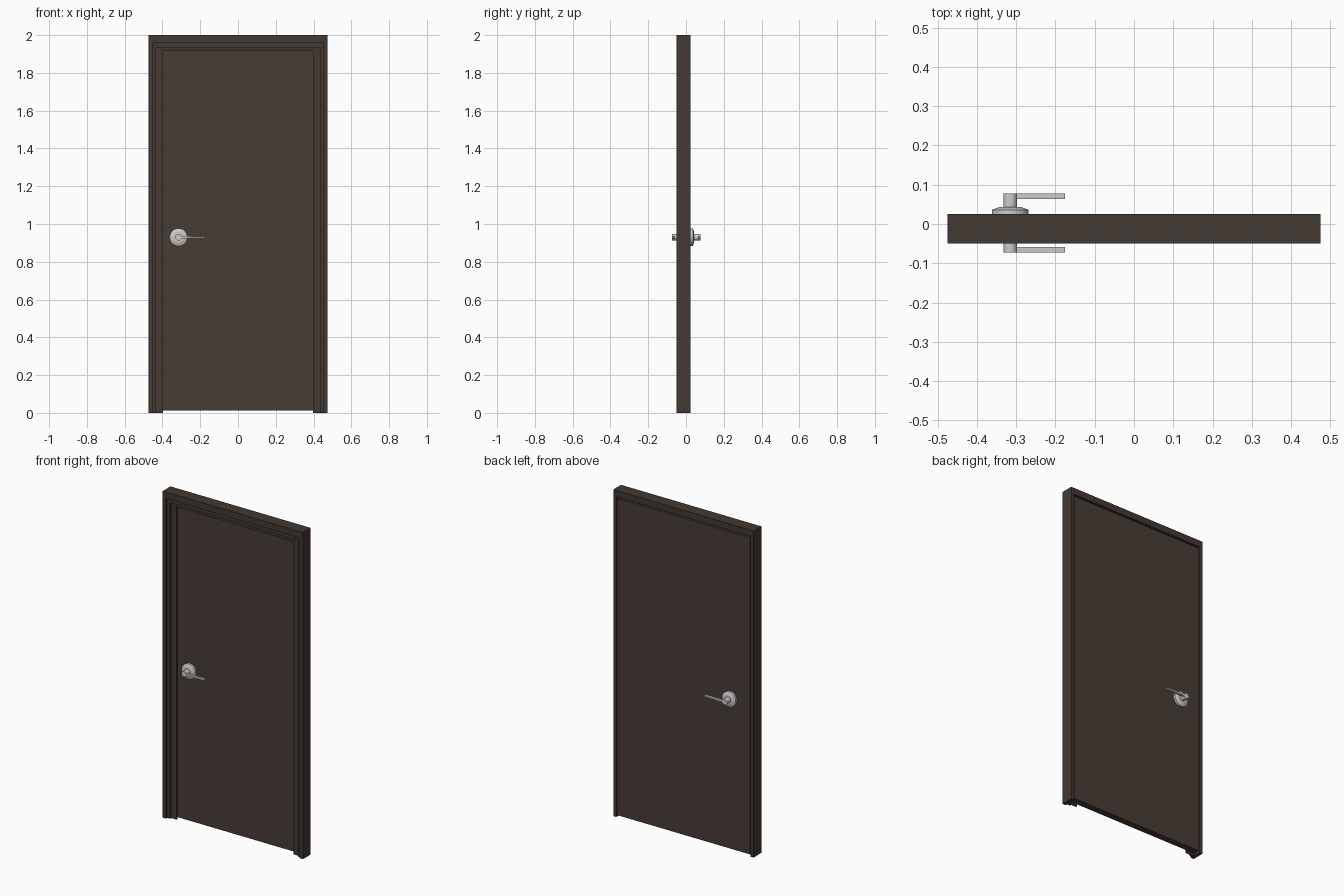
import bpy, bmesh, math
from mathutils import Matrix, Vector

if "Cube" in bpy.data.objects:
    bpy.data.objects.remove(bpy.data.objects["Cube"])


def material(name, rgb):
    m = bpy.data.materials.new(name)
    m.diffuse_color = (*rgb, 1)
    m.use_nodes = True
    m.node_tree.nodes["Principled BSDF"].inputs["Base Color"].default_value = m.diffuse_color
    return m


def finish(name, bm, mat=None):
    bmesh.ops.recalc_face_normals(bm, faces=bm.faces)
    me = bpy.data.meshes.new(name)
    bm.to_mesh(me)
    bm.free()
    ob = bpy.data.objects.new(name, me)
    bpy.context.collection.objects.link(ob)
    if mat:
        me.materials.append(mat)
    return ob


def box(name, lo, hi, mat=None):
    bm = bmesh.new()
    lo, hi = Vector(lo), Vector(hi)
    bmesh.ops.create_cube(bm, size=1, matrix=Matrix.Translation((lo + hi) / 2)
                          @ Matrix.Diagonal((*(hi - lo), 1)))
    return finish(name, bm, mat)


def turned(name, centre, profile, side, segs=32):
    """Solid of revolution about y; profile is (radius, y offset)."""
    bm = bmesh.new()
    rings = []
    for r, d in profile:
        rings.append([bm.verts.new((centre[0] + r * math.cos(a), centre[1] + side * d,
                                    centre[2] + r * math.sin(a)))
                      for a in (2 * math.pi * i / segs for i in range(segs))])
    for a, b in zip(rings, rings[1:]):
        for i in range(segs):
            j = (i + 1) % segs
            bm.faces.new((a[i], a[j], b[j], b[i]))
    bm.faces.new(rings[0])
    bm.faces.new(rings[-1])
    ob = finish(name, bm)
    bpy.context.view_layer.objects.active = ob
    ob.select_set(True)
    bpy.ops.object.shade_smooth_by_angle(angle=math.radians(20))
    ob.select_set(False)
    return ob


brown = material("dark_brown", (0.065, 0.045, 0.035))
dark = material("frame_brown", (0.055, 0.04, 0.032))

# Stepped door frame: profile (side inset, head inset, y) swept up, over and down
W, H = 0.475, 2.0
profile = [(0, 0, -0.05), (0.022, 0.04, -0.05), (0.022, 0.04, -0.038),
           (0.042, 0.065, -0.038), (0.042, 0.065, -0.028), (0.078, 0.085, -0.028),
           (0.078, 0.085, -0.019), (0.020, 0.04, -0.019), (0.020, 0.04, 0.025), (0, 0, 0.025)]
bm = bmesh.new()
stations = []
for sx, top in ((-1, 0), (-1, 1), (1, 1), (1, 0)):
    stations.append([bm.verts.new((sx * (W - ix), y, (H - iz) * top)) for ix, iz, y in profile])
n = len(profile)
for a, b in zip(stations, stations[1:]):
    for i in range(n):
        j = (i + 1) % n
        bm.faces.new((a[i], a[j], b[j], b[i]))
bm.faces.new(stations[0])
bm.faces.new(stations[-1])
finish("door_frame", bm, dark)

# Door leaf, hung behind the stop and raised off the floor
FRONT, BACK = -0.018, 0.023
box("door_leaf", (-0.451, FRONT, 0.012), (0.451, BACK, 1.95), brown)

# Lever handle set on both faces
HX, HZ = -0.315, 0.93
for label, face, side in (("front", FRONT, -1), ("back", BACK, 1)):
    c = (HX, face, HZ)
    turned(label + "_rosette", c, [(0.047, 0), (0.047, 0.013), (0.028, 0.020)], side)
    turned(label + "_handle_post", c, [(0.0175, 0.015), (0.0175, 0.055)], side)
    lever = box(label + "_lever", (HX + 0.01, face + side * 0.055 - (0.015 if side > 0 else 0), HZ - 0.006),
                (-0.175, face + side * 0.055 + (0 if side > 0 else 0.015), HZ + 0.006))
    # Taper the lever toward its tip
    for v in lever.data.vertices:
        if v.co.x > -0.2:
            v.co.z = HZ + (v.co.z - HZ) * 0.65
